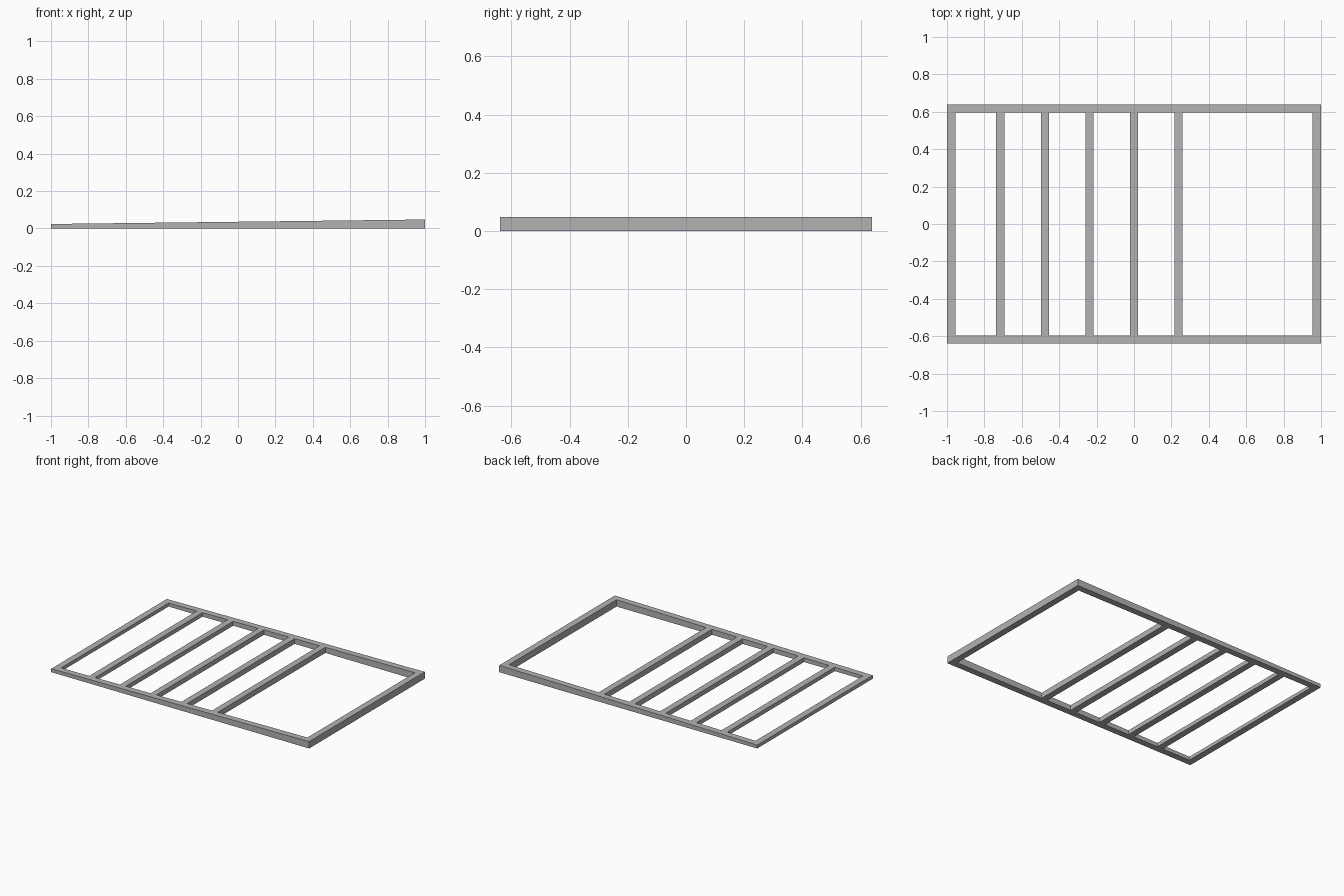
import bpy

if "Cube" in bpy.data.objects:
    bpy.data.objects.remove(bpy.data.objects["Cube"])

# Overall dimensions
HALF_X, HALF_Y, WIDTH = 1.0, 0.64, 0.045
LOW, HIGH = 0.024, 0.048

metal = bpy.data.materials.new("grey_metal")
metal.diffuse_color = (0.45, 0.45, 0.45, 1)
metal.use_nodes = True
metal.node_tree.nodes["Principled BSDF"].inputs["Base Color"].default_value = metal.diffuse_color


def top(x):
    """Height of the sloping upper surface at x."""
    return LOW + (HIGH - LOW) * (x + HALF_X) / (2 * HALF_X)


def tapered_bar(name, x0, x1, y0, y1):
    """Box on the ground whose top follows the slope."""
    ring = [(x0, y0), (x1, y0), (x1, y1), (x0, y1)]
    verts = [(x, y, 0) for x, y in ring] + [(x, y, top(x)) for x, y in ring]
    faces = [(3, 2, 1, 0), (4, 5, 6, 7)]
    faces += [(i, (i + 1) % 4, (i + 1) % 4 + 4, i + 4) for i in range(4)]
    mesh = bpy.data.meshes.new(name)
    mesh.from_pydata(verts, [], faces)
    mesh.materials.append(metal)
    bpy.context.collection.objects.link(bpy.data.objects.new(name, mesh))


# Long rails at front and back
inner = HALF_Y - WIDTH
tapered_bar("front_rail", -HALF_X, HALF_X, -HALF_Y, -inner)
tapered_bar("back_rail", -HALF_X, HALF_X, inner, HALF_Y)

# End rails
tapered_bar("left_end_rail", -HALF_X, -HALF_X + WIDTH, -inner, inner)
tapered_bar("right_end_rail", HALF_X - WIDTH, HALF_X, -inner, inner)

# Evenly spaced cross bars, leaving the right bay open
for i in range(5):
    x = -0.714 + 0.238 * i
    tapered_bar(f"cross_bar_{i + 1}", x - WIDTH / 2, x + WIDTH / 2, -inner, inner)
